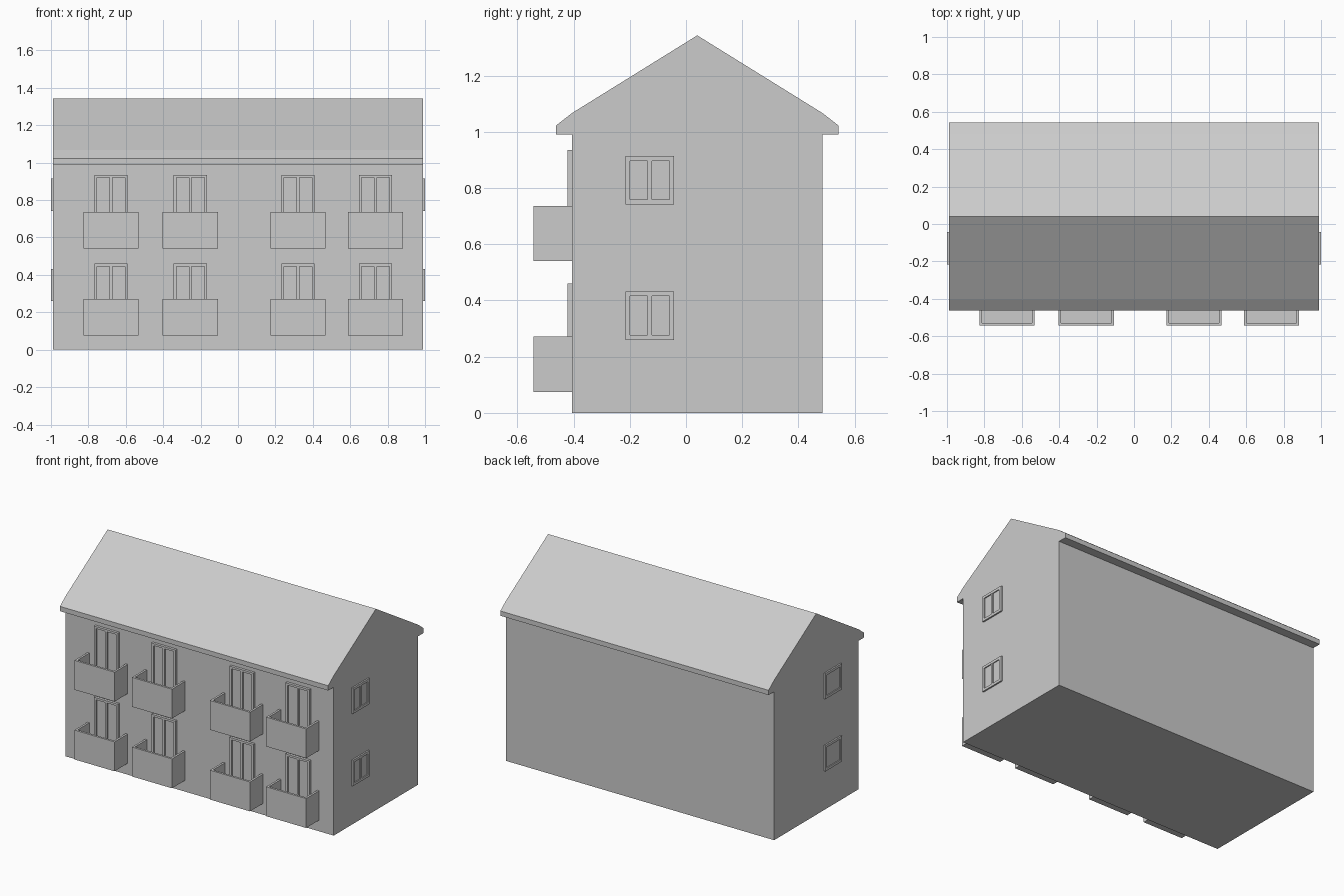
import bpy, bmesh
from mathutils import Matrix, Vector

if "Cube" in bpy.data.objects:
    bpy.data.objects.remove(bpy.data.objects["Cube"])


def finish(name, bm):
    bmesh.ops.recalc_face_normals(bm, faces=bm.faces)
    mesh = bpy.data.meshes.new(name)
    bm.to_mesh(mesh)
    bm.free()
    obj = bpy.data.objects.new(name, mesh)
    bpy.context.collection.objects.link(obj)
    return obj


def extrude_profile(name, pts, axis, start, depth):
    """Extrude a closed 2D profile along x ('X': pts are y,z) or z ('Z': pts are x,y)."""
    bm = bmesh.new()
    if axis == 'X':
        vs = [bm.verts.new((start, a, b)) for a, b in pts]
        move = Vector((depth, 0, 0))
    else:
        vs = [bm.verts.new((a, b, start)) for a, b in pts]
        move = Vector((0, 0, depth))
    face = bm.faces.new(vs)
    geo = bmesh.ops.extrude_face_region(bm, geom=[face])['geom']
    bmesh.ops.translate(bm, vec=move, verts=[g for g in geo if isinstance(g, bmesh.types.BMVert)])
    return finish(name, bm)


def add_box(bm, lo, hi):
    lo, hi = Vector(lo), Vector(hi)
    m = Matrix.Translation((lo + hi) / 2) @ Matrix.Diagonal((*(hi - lo), 1))
    bmesh.ops.create_cube(bm, size=1, matrix=m)


def framed_opening(name, w, h, bar, depth, mullion=True):
    """Frame facing -y, back on y = 0, origin at bottom centre."""
    bm = bmesh.new()
    x = w / 2
    add_box(bm, (-x, -depth, 0), (-x + bar, 0, h))
    add_box(bm, (x - bar, -depth, 0), (x, 0, h))
    add_box(bm, (-x + bar, -depth, 0), (x - bar, 0, bar))
    add_box(bm, (-x + bar, -depth, h - bar), (x - bar, 0, h))
    if mullion:
        add_box(bm, (-bar / 2, -depth * 0.9, bar), (bar / 2, 0, h - bar))
    # glass pane
    add_box(bm, (-x + bar, -depth * 0.35, bar), (x - bar, 0, h - bar))
    return finish(name, bm)


FRONT = -0.405
HALF = 0.99

# walls, gables and roof as one profile
half_profile = [(0.445, 0), (0.445, 0.99), (0.503, 0.99), (0.503, 1.022), (0.445, 1.067)]
mid = 0.04
profile = ([(mid + a, b) for a, b in half_profile] + [(mid, 1.343)]
           + [(mid - a, b) for a, b in reversed(half_profile)])
extrude_profile("house_shell", profile, 'X', -HALF, 2 * HALF)

# balconies with a door behind each one
T = 0.014
for floor, z in enumerate((0.075, 0.54), 1):
    for i, x in enumerate((-0.679, -0.255, 0.321, 0.735), 1):
        tag = f"{floor}_{i}"
        l, r, f = x - 0.148, x + 0.148, -0.543
        u_shape = [(l, FRONT), (l, f), (r, f), (r, FRONT),
                   (r - T, FRONT), (r - T, f + T), (l + T, f + T), (l + T, FRONT)]
        extrude_profile(f"balcony_rail_{tag}", u_shape, 'Z', z, 0.196)
        slab = [(l + T, FRONT), (l + T, f + T), (r - T, f + T), (r - T, FRONT)]
        extrude_profile(f"balcony_floor_{tag}", slab, 'Z', z, 0.02)
        top = (0.46, 0.935)[floor - 1]
        door = framed_opening(f"balcony_door_{tag}", 0.178, top - z - 0.02, 0.014, 0.017)
        door.location = (x, FRONT, z + 0.02)

# side windows
for floor, z in enumerate((0.26, 0.742), 1):
    for side, sx in (("right", 1), ("left", -1)):
        win = framed_opening(f"{side}_window_{floor}", 0.174, 0.172, 0.017, 0.01, sx > 0)
        win.rotation_euler.z = sx * 1.5707963
        win.location = (sx * HALF, -0.129, z)
